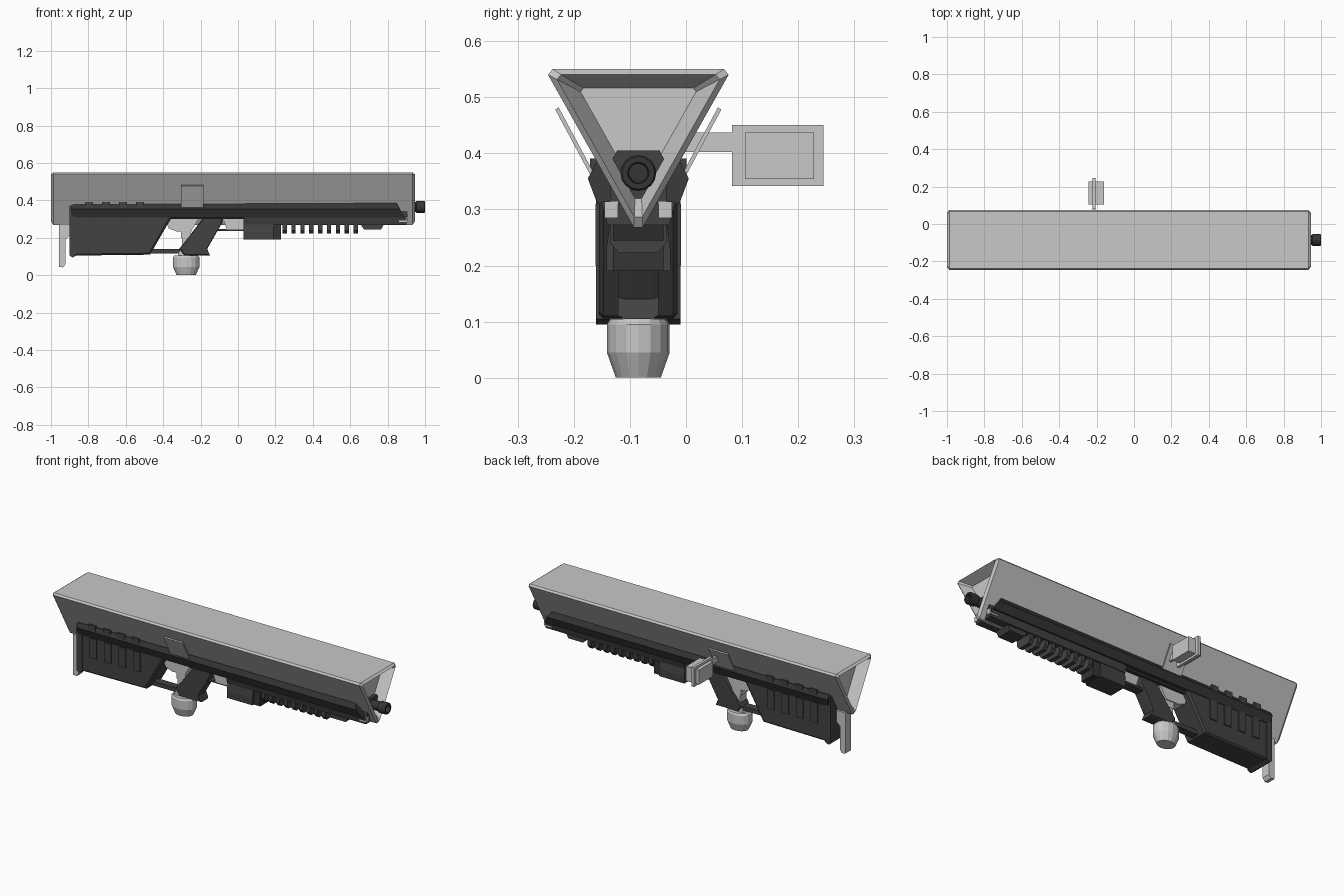
import bpy, bmesh, math
from mathutils import Vector

if "Cube" in bpy.data.objects:
    bpy.data.objects.remove(bpy.data.objects["Cube"])

CY = -0.085  # centre plane of the weapon


def mat(name, v):
    m = bpy.data.materials.new(name)
    m.diffuse_color = (v, v, v, 1)
    m.use_nodes = True
    m.node_tree.nodes["Principled BSDF"].inputs["Base Color"].default_value = m.diffuse_color
    return m


LIGHT = mat("light grey", 0.58)
DARK = mat("dark grey", 0.055)
BLACK = mat("charcoal", 0.035)


def loft(name, rings, m):
    """Skin a list of equal-length point rings and cap both ends."""
    bm = bmesh.new()
    vr = [[bm.verts.new(p) for p in r] for r in rings]
    n = len(vr[0])
    for a, b in zip(vr, vr[1:]):
        for i in range(n):
            j = (i + 1) % n
            bm.faces.new((a[i], a[j], b[j], b[i]))
    bm.faces.new(vr[0])
    bm.faces.new(vr[-1])
    bmesh.ops.recalc_face_normals(bm, faces=bm.faces)
    me = bpy.data.meshes.new(name)
    bm.to_mesh(me)
    bm.free()
    me.materials.append(m)
    ob = bpy.data.objects.new(name, me)
    bpy.context.collection.objects.link(ob)
    return ob


def side(name, pts, half, m, bevel=0.0):
    """Side profile (x, z) extruded evenly about the centre plane, chamfered outside."""
    cx = sum(p[0] for p in pts) / len(pts)
    cz = sum(p[1] for p in pts) / len(pts)
    rings = []
    steps = [(-half, 1), (half, 1)]
    if bevel:
        steps = [(-half, .94), (-half + bevel, 1), (half - bevel, 1), (half, .94)]
    for y, s in steps:
        rings.append([(cx + (x - cx) * s, CY + y, cz + (z - cz) * s) for x, z in pts])
    return loft(name, rings, m)


def section(name, pts, x0, x1, m, sgn=1):
    """Cross-section (y offset, z) extruded along x."""
    return loft(name, [[(x, CY + sgn * y, z) for y, z in pts] for x in (x0, x1)], m)


def box(name, x0, x1, y0, y1, z0, z1, m, sgn=1):
    return section(name, [(y0, z0), (y1, z0), (y1, z1), (y0, z1)], x0, x1, m, sgn)


# Triangular top shell with chamfered rims and recessed ends
tri = [(-.153, .55), (.153, .55), (.161, .54), (.008, .268), (-.008, .268), (-.161, .54)]
steps = [(-.94, .64), (-1, .9), (-.987, 1), (.932, 1), (.945, .9), (.885, .64)]
loft("top_shell", [[(x, CY + y * s, .456 + (z - .456) * s) for y, z in tri]
                   for x, s in steps], LIGHT)

# Barrel with hollow muzzle, and its housing
prof = [(.86, .026), (.95, .026), (.955, .032), (.995, .032), (1, .029), (1, .019), (.965, .017)]
loft("barrel", [[(x, CY + r * math.cos(a * math.pi / 8), .365 + r * math.sin(a * math.pi / 8))
                 for a in range(16)] for x, r in prof], BLACK)
section("barrel_housing", [(-.038, .405), (.038, .405), (.05, .38), (.05, .31),
                           (-.05, .31), (-.05, .38)], .85, .905, DARK)

# Stock, end flange and butt plate
side("stock", [(-.89, .105), (-.47, .11), (-.355, .31), (-.355, .345), (-.89, .345)],
     .07, DARK, .008)
side("stock_flange", [(-.9, .105), (-.885, .095), (-.865, .105), (-.865, .37),
                      (-.885, .38), (-.9, .37)], .075, DARK)
side("butt_plate", [(-.957, .275), (-.957, .045), (-.935, .042), (-.922, .06), (-.922, .19),
                    (-.89, .22), (-.89, .275)], .025, LIGHT)

for s, tag in ((-1, "right"), (1, "left")):
    # Long side rail with slanted front end
    rail = [(.068, .386), (.074, .386), (.09, .355), (.073, .31), (.028, .31)]
    loft("rail_" + tag, [[(-.89, CY + s * y, z - .008 * (z > .36)) for y, z in rail],
                         [(.89 - (z - .31) * .55, CY + s * y, z) for y, z in rail]], BLACK)
    # Stock ribs and clips above them
    for i in range(4):
        x = -.818 + i * .091
        box(f"stock_rib_{tag}_{i}", x, x + .043, .06, .076, .2, .31, DARK, s)
        box(f"rail_clip_{tag}_{i}", x, x + .043, .066, .086, .355, .391, DARK, s)
    # Slanted side plate
    section("side_plate_" + tag, [(.066, .34), (.072, .336), (.148, .478), (.142, .482)],
            -.305, -.185, LIGHT, s)
    # Light front ends of the lower body
    box("front_pad_" + tag, .86, .907, .036, .06, .285, .314, LIGHT, s)

# Lower body under the shell
section("lower_body", [(-.066, .315), (.066, .315), (.055, .272), (-.055, .272)],
        .03, .9, DARK)
section("mid_body", [(-.06, .325), (.06, .325), (.05, .3), (-.05, .3)], -.4, .05, BLACK)

# Cooling fins and front block
for i in range(9):
    x = .238 + i * .0475
    section(f"cooling_fin_{i}", [(-.05, .29), (.05, .29), (.05, .24), (.035, .222),
                                 (-.035, .222), (-.05, .24)], x, x + .023, DARK)
side("front_block", [(.66, .28), (.66, .262), (.675, .245), (.765, .245), (.785, .28)], .045, DARK)

# Forward underslung box
section("fore_box", [(-.05, .28), (.05, .28), (.057, .23), (.057, .19), (-.057, .19),
                     (-.057, .23)], .03, .19, DARK)
box("fore_box_nose", .19, .23, -.045, .045, .19, .28, BLACK)
side("fore_bracket", [(-.085, .315), (-.06, .245), (.035, .245), (.045, .315)], .03, LIGHT)
box("fore_guard", -.12, .04, -.025, .025, .236, .247, DARK)

# Slanted grip with foot, and rear guard rod
side("grip", [(-.175, .32), (-.08, .32), (-.085, .28), (-.165, .14), (-.15, .105),
              (-.29, .105), (-.315, .14)], .036, DARK, .012)
box("guard_rod", -.49, -.28, -.022, .022, .117, .14, DARK)

# Trigger mechanism
side("mechanism_block", [(-.4, .32), (-.37, .25), (-.33, .235), (-.25, .235), (-.2, .32)],
     .035, LIGHT)
box("mechanism_neck", -.305, -.25, -.03, .03, .2, .3, LIGHT)
side("mechanism_column", [(-.325, .1), (-.3, .15), (-.3, .21), (-.26, .21), (-.26, .1)],
     .028, LIGHT)

# Oval canister
loft("canister", [[(-.277 + 1.27 * r * math.cos(a * math.pi / 8),
                    CY + r * math.sin(a * math.pi / 8), z) for a in range(16)]
                  for z, r in ((0, .04), (.045, .056), (.095, .056), (.105, .05))], LIGHT)

# Side display: arm, plate and body
box("display_arm", -.221, -.207, .08, .168, .402, .437, LIGHT)
box("display_plate", -.222, -.206, .167, .33, .342, .45, LIGHT)
box("display_body", -.242, -.16, .19, .313, .354, .437, LIGHT)
